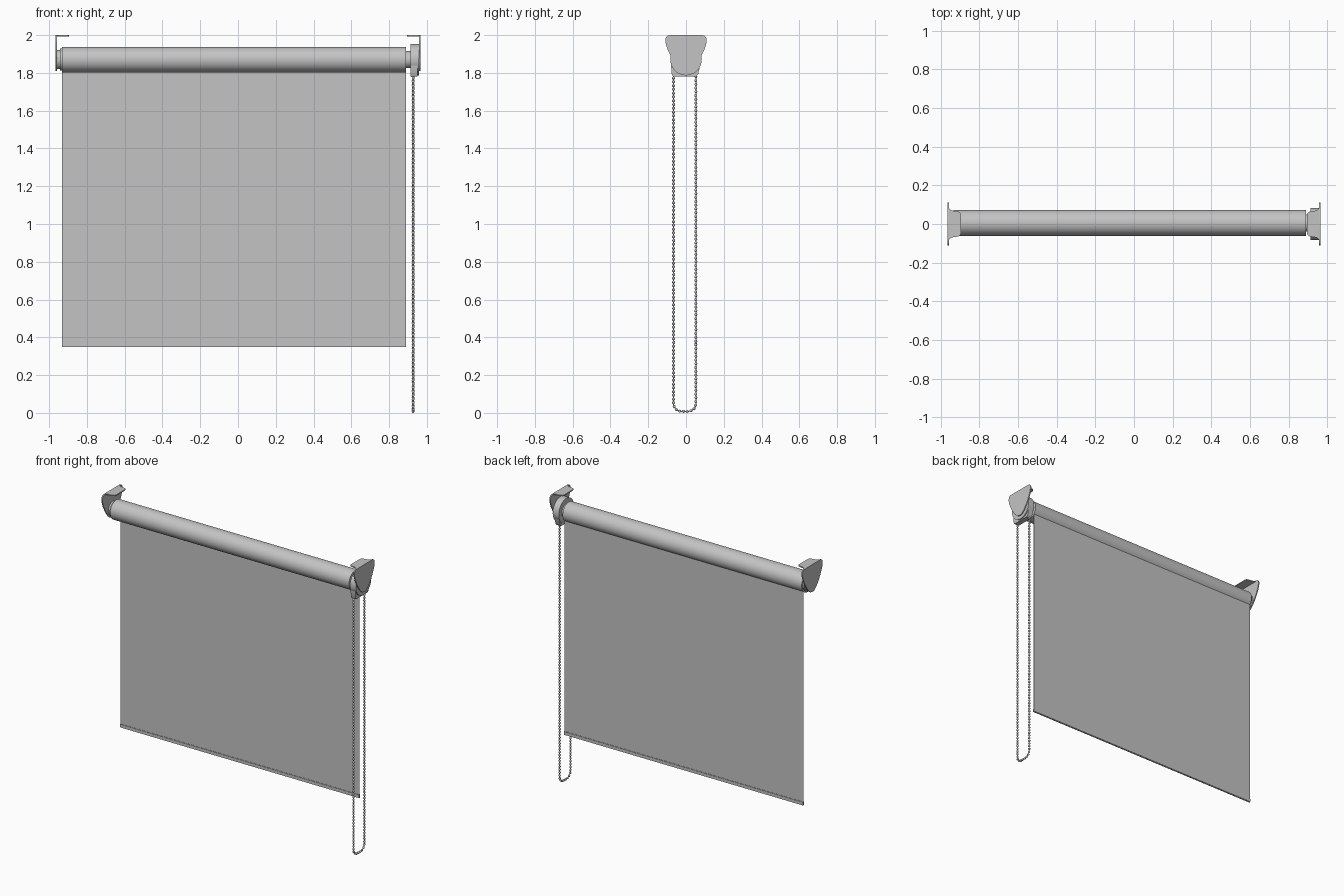
import bpy, bmesh, math
from mathutils import Matrix, Vector

if "Cube" in bpy.data.objects:
    bpy.data.objects.remove(bpy.data.objects["Cube"])

gray = bpy.data.materials.new("light gray")
gray.diffuse_color = (0.55, 0.55, 0.55, 1)
gray.use_nodes = True
gray.node_tree.nodes["Principled BSDF"].inputs["Base Color"].default_value = gray.diffuse_color

AXIS_Y, AXIS_Z = 0.005, 1.87


def finish(name, bm, smooth=True):
    bmesh.ops.recalc_face_normals(bm, faces=bm.faces)
    me = bpy.data.meshes.new(name)
    bm.to_mesh(me)
    bm.free()
    me.materials.append(gray)
    ob = bpy.data.objects.new(name, me)
    bpy.context.collection.objects.link(ob)
    if smooth:
        bpy.ops.object.select_all(action='DESELECT')
        ob.select_set(True)
        bpy.context.view_layer.objects.active = ob
        bpy.ops.object.shade_smooth_by_angle(angle=math.radians(35))
    return ob


def add_box(bm, lo, hi):
    lo, hi = Vector(lo), Vector(hi)
    m = Matrix.Translation((lo + hi) / 2) @ Matrix.Diagonal((*(hi - lo), 1))
    bmesh.ops.create_cube(bm, size=1, matrix=m)


def add_cyl(bm, x0, x1, r, y=AXIS_Y, z=AXIS_Z, seg=48):
    m = Matrix.Translation(((x0 + x1) / 2, y, z)) @ Matrix.Rotation(math.pi / 2, 4, 'Y')
    bmesh.ops.create_cone(bm, cap_ends=True, segments=seg, radius1=r, radius2=r,
                          depth=abs(x1 - x0), matrix=m)


def add_prism(bm, pts, offset):
    f = bm.faces.new([bm.verts.new(p) for p in pts])
    ext = bmesh.ops.extrude_face_region(bm, geom=[f], use_keep_orig=True)
    vs = [g for g in ext["geom"] if isinstance(g, bmesh.types.BMVert)]
    bmesh.ops.translate(bm, verts=vs, vec=offset)


# Rolled fabric tube
bm = bmesh.new()
add_cyl(bm, -0.932, 0.89, 0.067, seg=64)
finish("roller", bm)

# Hanging fabric, leaving the back of the roller
bm = bmesh.new()
add_box(bm, (-0.932, 0.050, 0.37), (0.89, 0.054, 1.83))
finish("fabric", bm, False)

# Bottom weight bar
bm = bmesh.new()
add_box(bm, (-0.932, 0.046, 0.35), (0.89, 0.058, 0.376))
bmesh.ops.bevel(bm, geom=[e for e in bm.edges if abs(e.verts[0].co.x - e.verts[1].co.x) > 1],
                offset=0.003, segments=2, affect='EDGES')
finish("bottom_bar", bm)

# Shield-shaped wall brackets with a flat mounting tab on top
half = [(0.085, 2.0), (0.099, 1.996), (0.107, 1.987), (0.11, 1.972), (0.106, 1.948),
        (0.094, 1.915), (0.07, 1.87), (0.042, 1.832), (0.022, 1.815), (0, 1.81)]
outline = half + [(-y, z) for y, z in reversed(half[:-1])]
tab = [(0.962, 0.085), (0.945, 0.07), (0.91, 0.065), (0.9, 0.06), (0.895, 0.05)]
tab += [(x, -y) for x, y in reversed(tab)]
for side, name in ((-1, "left_bracket"), (1, "right_bracket")):
    bm = bmesh.new()
    add_prism(bm, [(side * 0.957, y, z) for y, z in outline], (side * 0.008, 0, 0))
    add_prism(bm, [(side * x, y, 1.993) for x, y in tab], (0, 0, 0.007))
    finish(name, bm)

# Idler plug on the left
bm = bmesh.new()
add_cyl(bm, -0.958, -0.93, 0.05)
add_cyl(bm, -0.942, -0.931, 0.058)
finish("idler_plug", bm)

# Chain drive housing on the right, with chain guide below
bm = bmesh.new()
add_cyl(bm, 0.912, 0.958, 0.083, y=0)
add_cyl(bm, 0.888, 0.914, 0.045)
guide = [(-0.079, 1.84), (-0.076, 1.795), (-0.07, 1.782), (0.055, 1.782),
         (0.065, 1.795), (0.075, 1.84)]
add_prism(bm, [(0.914, y, z) for y, z in guide], (0.036, 0, 0))
finish("drive_housing", bm)

# Chain loop path: back strand, rounded bottom, front strand
Y0, Y1, BOT, R, CX = -0.066, 0.052, 0.008, 0.04, 0.927
path = [Vector((CX, Y1, 1.80)), Vector((CX, Y1, BOT + R))]
for cy, start in ((Y1 - R, 0), (Y0 + R, -90)):
    for i in range(0 if start else 1, 7):
        a = math.radians(start - 15 * i)
        path.append(Vector((CX, cy + R * math.cos(a), BOT + R + R * math.sin(a))))
path.append(Vector((CX, Y0, 1.80)))

# Cord
cu = bpy.data.curves.new("chain_cord", 'CURVE')
cu.dimensions = '3D'
cu.bevel_depth = 0.003
cu.bevel_resolution = 1
sp = cu.splines.new('POLY')
sp.points.add(len(path) - 1)
for p, co in zip(sp.points, path):
    p.co = (*co, 1)
cu.materials.append(gray)
bpy.context.collection.objects.link(bpy.data.objects.new("chain_cord", cu))

# Beads evenly spaced along the path
bm = bmesh.new()
step, carry = 0.02, 0.0
for a, b in zip(path, path[1:]):
    length = (b - a).length
    d = carry
    while d < length:
        bmesh.ops.create_uvsphere(bm, u_segments=10, v_segments=6, radius=0.0078,
                                  matrix=Matrix.Translation(a.lerp(b, d / length)))
        d += step
    carry = d - length
finish("chain_beads", bm)
